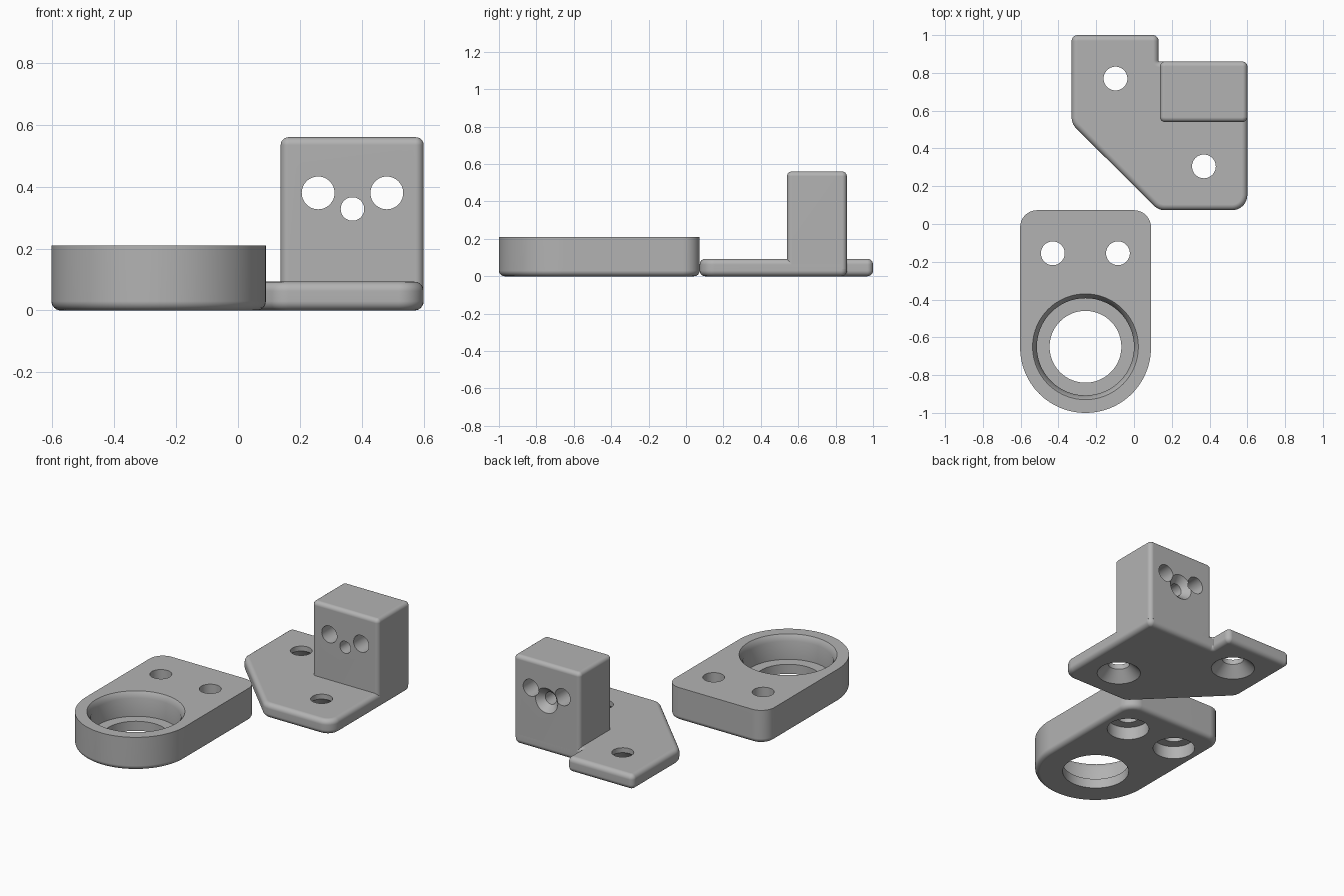
import bpy, bmesh
from math import sin, cos, pi, atan2
from mathutils import Vector, Matrix

cube = bpy.data.objects.get("Cube")
if cube:
    bpy.data.objects.remove(cube)

grey = bpy.data.materials.new("plain grey")
grey.use_nodes = True
grey.diffuse_color = (0.45, 0.45, 0.45, 1)
grey.node_tree.nodes["Principled BSDF"].inputs["Base Color"].default_value = (0.45, 0.45, 0.45, 1)


def outline(corners, inset):
    """Counter-clockwise polygon with rounded corners (x, y, radius), moved inwards by inset."""
    pts = []
    for i, (x, y, r) in enumerate(corners):
        p = Vector((x, y))
        d1 = (p - Vector(corners[i - 1][:2])).normalized()
        d2 = (Vector(corners[(i + 1) % len(corners)][:2]) - p).normalized()
        n1, n2 = Vector((d1.y, -d1.x)), Vector((d2.y, -d2.x))
        turn = atan2(d1.x * d2.y - d1.y * d2.x, d1.dot(d2))
        s = 1 if turn > 0 else -1
        centre = p - (n1 + n2) * (s * r / (1 + n1.dot(n2)))
        steps = 32 if r > 0.2 else 8
        for k in range(steps + 1):
            n = Matrix.Rotation(turn * k / steps, 2) @ n1
            pts.append(centre + n * (s * (r - s * inset)))
    return pts


def make_object(name, bm):
    bmesh.ops.remove_doubles(bm, verts=bm.verts, dist=1e-5)
    bmesh.ops.recalc_face_normals(bm, faces=bm.faces)
    mesh = bpy.data.meshes.new(name)
    bm.to_mesh(mesh)
    bm.free()
    mesh.materials.append(grey)
    ob = bpy.data.objects.new(name, mesh)
    bpy.context.collection.objects.link(ob)
    return ob


def loft(bm, rings):
    rings = [[bm.verts.new(p) for p in ring] for ring in rings]
    for a, b in zip(rings, rings[1:]):
        for i in range(len(a)):
            bm.faces.new((a[i - 1], a[i], b[i], b[i - 1]))
    bm.faces.new(rings[0][::-1])
    bm.faces.new(rings[-1])


def rounded_prism(name, corners, z0, z1, bottom, top, steps=6):
    """Upright prism whose bottom and top edges are rounded by the given radii."""
    levels = []
    for k in range(steps + 1 if bottom else 1):
        a = k / steps * pi / 2
        levels.append((bottom * (1 - sin(a)), z0 + bottom * (1 - cos(a))))
    for k in range(steps + 1 if top else 1):
        a = k / steps * pi / 2
        levels.append((top * (1 - cos(a)), z1 - top * (1 - sin(a))))
    bm = bmesh.new()
    loft(bm, [[(p.x, p.y, z) for p in outline(corners, inset)] for inset, z in levels])
    return make_object(name, bm)


def drill(target, profile, place, sides=48):
    """Cut a turned hole; profile lists (radius, height along the axis)."""
    bm = bmesh.new()
    loft(bm, [[place @ Vector((r * cos(2 * pi * i / sides), r * sin(2 * pi * i / sides), h))
               for i in range(sides)] for r, h in profile])
    cutter = make_object("hole_cutter", bm)
    cutter.hide_render = True
    mod = target.modifiers.new("hole", 'BOOLEAN')
    mod.operation, mod.solver, mod.object = 'DIFFERENCE', 'EXACT', cutter
    bpy.context.view_layer.objects.active = target
    bpy.ops.object.modifier_apply(modifier=mod.name)
    bpy.data.objects.remove(cutter)


def finish(ob):
    bpy.ops.object.select_all(action='DESELECT')
    ob.select_set(True)
    bpy.context.view_layer.objects.active = ob
    bpy.ops.object.shade_smooth_by_angle(angle=0.6)
    mod = ob.modifiers.new("flat face normals", 'WEIGHTED_NORMAL')
    mod.keep_sharp = True


def at(x, y):
    return Matrix.Translation((x, y, 0))


# Ring block: round front end, stepped bore, two counterbored screw holes
block = rounded_prism("ring_block", [(-0.603, -1, 0.346), (0.09, -1, 0.346),
                                     (0.09, 0.073, 0.09), (-0.603, 0.073, 0.09)],
                      0, 0.21, 0.03, 0)
drill(block, [(0.19, -0.1), (0.19, 0.06), (0.257, 0.06), (0.257, 0.175),
              (0.28, 0.21), (0.28, 0.3)], at(-0.257, -0.65), 96)
for x in (-0.43, -0.085):
    drill(block, [(0.12, -0.1), (0.12, 0.08), (0.063, 0.08), (0.063, 0.3)], at(x, -0.155))

# Base plate: cut-off corner, rear notch, two holes countersunk from below
plate = rounded_prism("base_plate", [(-0.33, 0.53, 0.08), (0.13, 0.073, 0.08),
                                     (0.6, 0.073, 0.08), (0.6, 0.86, 0.031),
                                     (0.13, 0.86, 0.005), (0.13, 1, 0.031),
                                     (-0.33, 1, 0.031)],
                      0, 0.093, 0.03, 0.03)
for x, y in ((-0.098, 0.77), (0.37, 0.305)):
    drill(plate, [(0.125, -0.1), (0.125, 0), (0.063, 0.062), (0.063, 0.2)], at(x, y))

# Upright block: two plain holes and one countersunk from the back
upright = rounded_prism("upright_block", [(0.138, 0.54, 0.026), (0.6, 0.54, 0.026),
                                          (0.6, 0.86, 0.026), (0.138, 0.86, 0.026)],
                        0.04, 0.56, 0, 0.025)


def across(x, z):
    """Axis running from the back face towards the front."""
    return Matrix.Translation((x, 0.86, z)) @ Matrix.Rotation(pi / 2, 4, 'X')


for x in (0.259, 0.481):
    drill(upright, [(0.053, -0.1), (0.053, 0.5)], across(x, 0.38))
drill(upright, [(0.078, -0.1), (0.078, 0), (0.038, 0.042), (0.038, 0.5)], across(0.37, 0.328))

for ob in (block, plate, upright):
    finish(ob)
